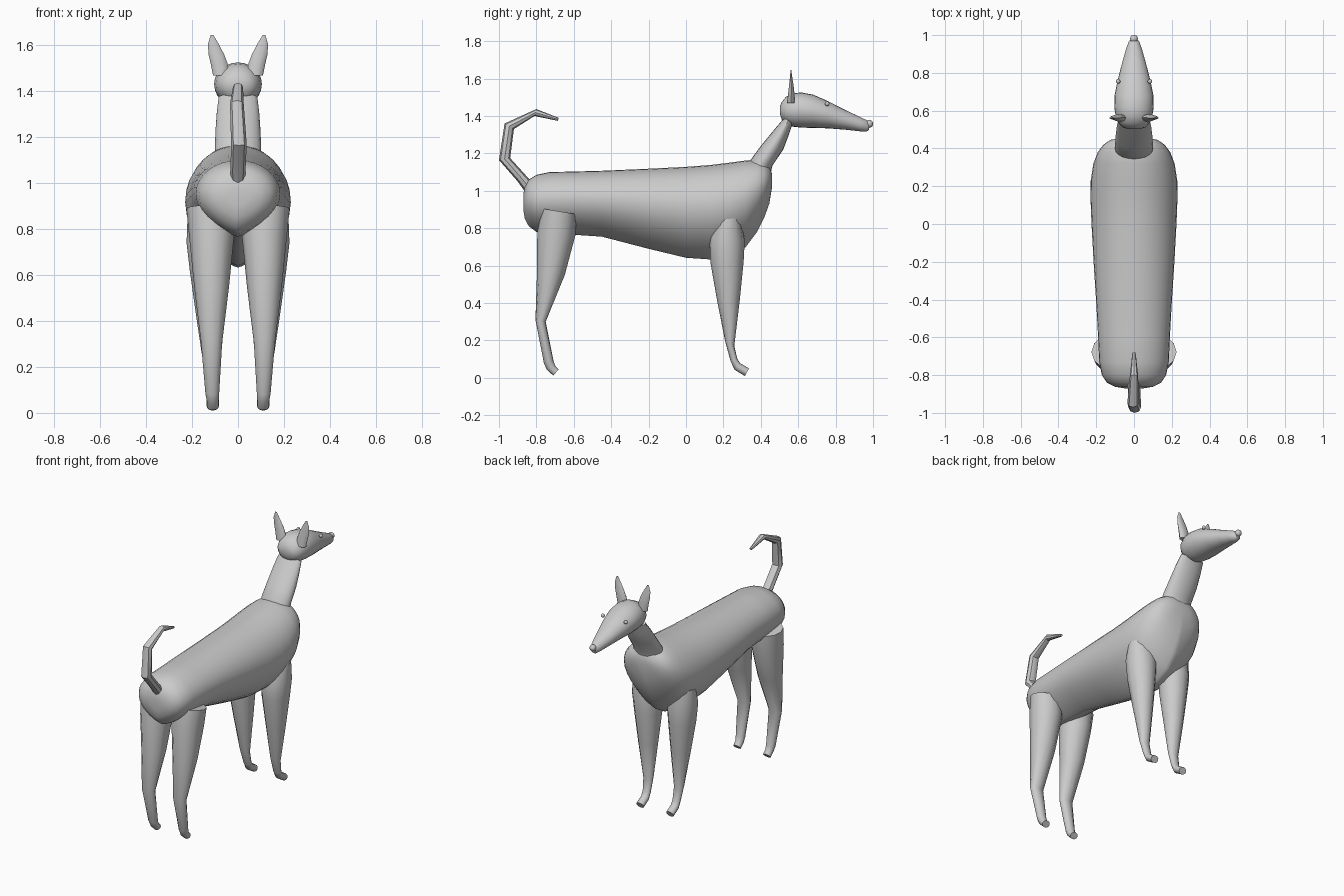
import bpy, bmesh
from math import sin, cos, pi, radians


def finish(ob, angle=40):
    bpy.ops.object.select_all(action='DESELECT')
    ob.select_set(True)
    bpy.context.view_layer.objects.active = ob
    bpy.ops.object.shade_smooth_by_angle(angle=radians(angle))


def mirror_x(ob):
    mod = ob.modifiers.new("mirror", 'MIRROR')
    mod.use_axis[0] = True


# Loft rings between two side-outline points a and b:
# section = (ya, za, yb, zb, centre x, half width); mid = where it is widest
# between a and b; power sharpens the b half of the ring.
def loft(name, sections, sides=16, mid=0.5, power=1.0, mirrored=False):
    bm = bmesh.new()
    rings = []
    for ya, za, yb, zb, x, w in sections:
        ring = []
        for i in range(sides):
            t = 2 * pi * i / sides
            s, c = sin(t), cos(t)
            f = mid - s * (mid if s > 0 else 1 - mid)
            if s < 0:
                c = (1 if c > 0 else -1) * abs(c) ** power
            ring.append(bm.verts.new((x + w * c, ya + (yb - ya) * f, za + (zb - za) * f)))
        rings.append(ring)
    for r0, r1 in zip(rings, rings[1:]):
        for i in range(sides):
            j = (i + 1) % sides
            bm.faces.new((r0[i], r0[j], r1[j], r1[i]))
    bm.faces.new(rings[0])
    bm.faces.new(rings[-1])
    bmesh.ops.recalc_face_normals(bm, faces=bm.faces)
    me = bpy.data.meshes.new(name)
    bm.to_mesh(me)
    bm.free()
    ob = bpy.data.objects.new(name, me)
    bpy.context.collection.objects.link(ob)
    finish(ob)
    if mirrored:
        mirror_x(ob)
    return ob


def ball(name, loc, r):
    bpy.ops.mesh.primitive_uv_sphere_add(segments=12, ring_count=8, radius=r, location=loc)
    ob = bpy.context.object
    ob.name = name
    bpy.ops.object.transform_apply(location=True, rotation=False, scale=False)
    finish(ob)
    return ob


# Torso: (y, top, bottom, half width)
torso = [(-.87, .98, .90, .05), (-.862, 1.02, .85, .10), (-.84, 1.06, .81, .143),
         (-.80, 1.085, .78, .17), (-.73, 1.10, .768, .184), (-.60, 1.103, .765, .19),
         (-.45, 1.107, .755, .198), (-.20, 1.118, .69, .214), (0, 1.128, .642, .225),
         (.13, 1.138, .633, .23), (.23, 1.15, .648, .229), (.32, 1.162, .70, .215),
         (.38, 1.166, .78, .192), (.42, 1.155, .86, .162), (.445, 1.135, .93, .125),
         (.46, 1.09, 1.02, .06)]
loft("torso", [(y, t, y, b, 0, w) for y, t, b, w in torso], 32, mid=.44, power=1.6)

# Neck
loft("neck", [(.33, 1.12, .45, 1.08, 0, .10), (.345, 1.165, .462, 1.135, 0, .101),
              (.40, 1.24, .52, 1.22, 0, .098), (.47, 1.325, .55, 1.30, 0, .092),
              (.525, 1.39, .57, 1.36, 0, .084)], 20)

# Head: (y, top, bottom, half width)
head = [(.502, 1.45, 1.41, .03), (.512, 1.475, 1.38, .06), (.535, 1.503, 1.355, .083),
        (.57, 1.52, 1.343, .097), (.615, 1.526, 1.338, .104), (.68, 1.514, 1.336, .103),
        (.76, 1.479, 1.334, .087), (.86, 1.428, 1.326, .061), (.93, 1.395, 1.318, .041),
        (.965, 1.378, 1.316, .028), (.978, 1.365, 1.325, .016)]
loft("head", [(y, t, y, b, 0, w) for y, t, b, w in head], 24)
ball("nose", (0, .98, 1.358), .021)
mirror_x(ball("eyes", (.084, .755, 1.465), .012))

# Ears
loft("ears", [(.54, 1.47, .582, 1.47, .073, .036), (.545, 1.52, .581, 1.52, .082, .037),
              (.55, 1.56, .576, 1.56, .094, .034), (.555, 1.605, .569, 1.605, .107, .024),
              (.559, 1.645, .563, 1.645, .113, .006)], 10, mirrored=True)

# Front legs
loft("front_legs", [(.165, .845, .295, .855, .13, .09), (.125, .75, .314, .73, .128, .096),
                    (.13, .62, .308, .62, .125, .085), (.165, .42, .288, .42, .12, .062),
                    (.208, .20, .258, .17, .113, .034), (.238, .09, .275, .10, .11, .027),
                    (.26, .043, .29, .078, .11, .027), (.315, .01, .337, .05, .11, .027)],
     12, mirrored=True)

# Hind legs
loft("hind_legs", [(-.77, .905, -.585, .875, .117, .108), (-.795, .78, -.592, .76, .115, .098),
                   (-.797, .55, -.648, .55, .115, .076), (-.805, .31, -.75, .30, .115, .046),
                   (-.76, .08, -.708, .09, .112, .03), (-.745, .045, -.698, .062, .11, .026),
                   (-.71, .012, -.68, .045, .11, .026)], 12, mirrored=True)

# Tail
loft("tail", [(-.85, .98, -.80, 1.02, 0, .03), (-.90, 1.05, -.845, 1.07, 0, .033),
              (-1.0, 1.165, -.94, 1.175, .004, .034), (-.97, 1.36, -.92, 1.33, -.005, .03),
              (-.80, 1.437, -.81, 1.40, 0, .022), (-.68, 1.39, -.685, 1.374, 0, .009)], 8)
